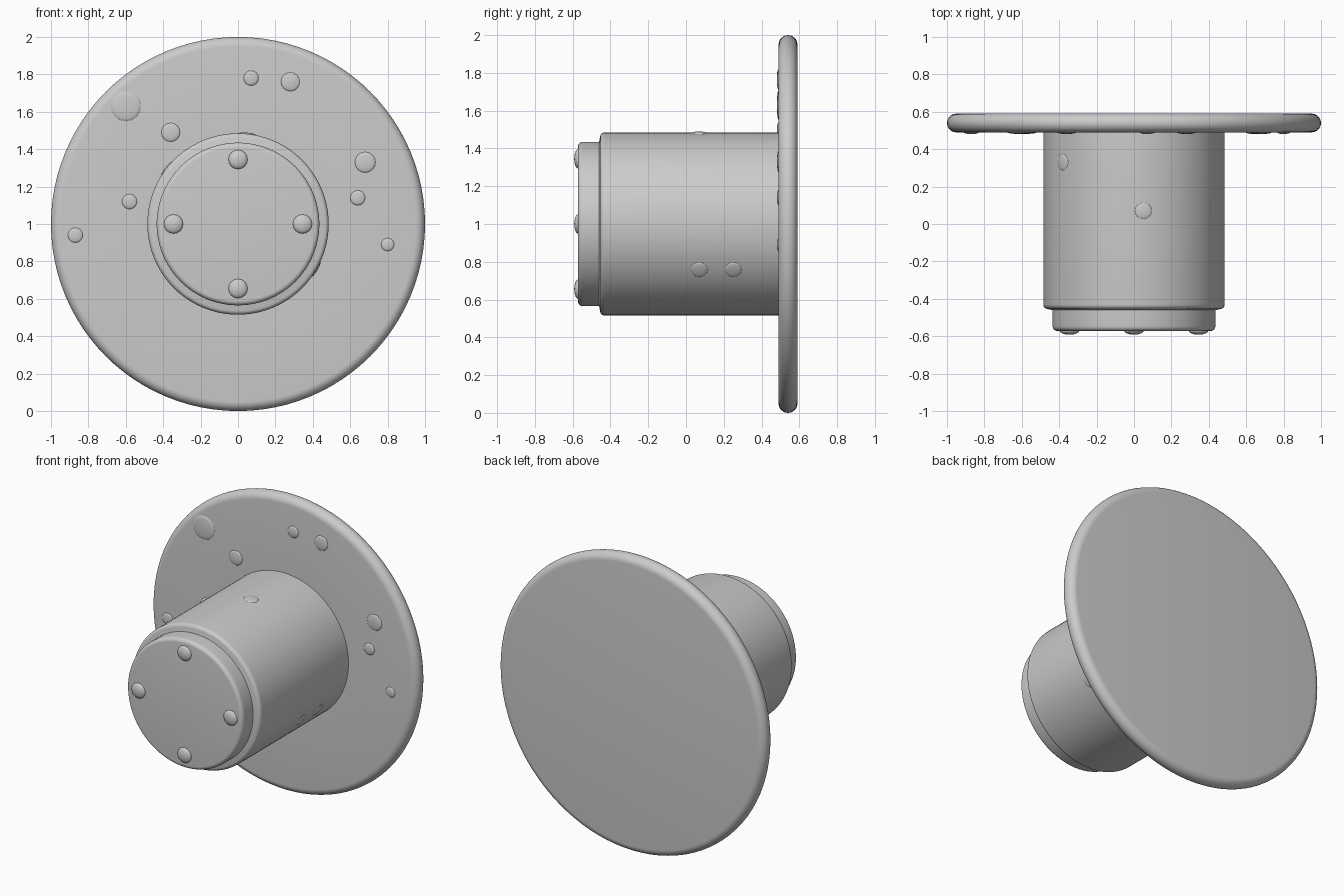
import bpy, bmesh, math
from mathutils import Vector

if "Cube" in bpy.data.objects:
    bpy.data.objects.remove(bpy.data.objects["Cube"])

grey = bpy.data.materials.new("plain grey")
grey.diffuse_color = (0.6, 0.6, 0.6, 1)
grey.use_nodes = True
grey.node_tree.nodes["Principled BSDF"].inputs["Base Color"].default_value = grey.diffuse_color
CENTRE = Vector((0, 0, 1))


def finish(name, bm, angle=35):
    bmesh.ops.recalc_face_normals(bm, faces=bm.faces)
    mesh = bpy.data.meshes.new(name)
    bm.to_mesh(mesh)
    bm.free()
    mesh.materials.append(grey)
    obj = bpy.data.objects.new(name, mesh)
    bpy.context.collection.objects.link(obj)
    bpy.ops.object.select_all(action='DESELECT')
    obj.select_set(True)
    bpy.context.view_layer.objects.active = obj
    bpy.ops.object.shade_smooth_by_angle(angle=math.radians(angle))
    return obj


def arc(r, y, radius, start, end, steps=6):
    """Rounded profile corner centred on (r, y), angles in degrees."""
    return [(r + radius * math.cos(math.radians(start + (end - start) * i / steps)),
             y + radius * math.sin(math.radians(start + (end - start) * i / steps)))
            for i in range(steps + 1)]


def lathe(name, profile, sides=96):
    """Turn (radius, y) points around the front-to-back axis."""
    bm = bmesh.new()
    rings = []
    for r, y in profile:
        if r == 0:
            rings.append([bm.verts.new((0, y, CENTRE.z))] * sides)
        else:
            rings.append([bm.verts.new((r * math.cos(a), y, CENTRE.z + r * math.sin(a)))
                          for a in (math.tau * i / sides for i in range(sides))])
    for low, high in zip(rings, rings[1:]):
        for i in range(sides):
            j = (i + 1) % sides
            bm.faces.new(dict.fromkeys((low[i], low[j], high[j], high[i])))
    return finish(name, bm)


def bump(name, location, normal, width, height):
    """Low rounded mound half sunk into a surface."""
    bm = bmesh.new()
    bmesh.ops.create_uvsphere(bm, u_segments=16, v_segments=10, radius=1)
    bmesh.ops.scale(bm, vec=(width, width, height), verts=bm.verts)
    bmesh.ops.rotate(bm, matrix=Vector(normal).to_track_quat('Z', 'Y').to_matrix(), verts=bm.verts)
    bmesh.ops.translate(bm, vec=location, verts=bm.verts)
    return finish(name, bm, 60)


# One turned body: stepped nose, barrel and round-edged flange
body = [(0, -0.572)]
body += arc(0.41, -0.547, 0.025, -90, 0)
body += [(0.435, -0.46)]
body += arc(0.46, -0.43, 0.025, -90, 0)
body += [(0.485, 0.49)]
body += arc(0.95, 0.54, 0.05, -90, 90, 14)
body += [(0, 0.59)]
lathe("plug_body", body)

# Four raised pips on the nose
for i in range(4):
    a = math.tau * i / 4
    bump("nose_pip", (0.345 * math.cos(a), -0.57, 1 + 0.345 * math.sin(a)), (0, -1, 0), 0.052, 0.022)

# Faint surface mounds on the flange front
for x, z, w in [(-0.6, 1.63, 0.08), (-0.36, 1.49, 0.05), (0.68, 1.33, 0.055), (-0.58, 1.12, 0.04),
                (0.64, 1.14, 0.04), (-0.87, 0.94, 0.04), (0.8, 0.89, 0.035),
                (0.28, 1.76, 0.05), (0.07, 1.78, 0.04)]:
    bump("flange_mound", (x, 0.49, z), (0, -1, 0), w, 0.009)

# Faint surface mounds on the barrel: (y, angle)
for y, a in [(0.07, -30), (0.25, -30), (0.33, 142), (0.07, 84)]:
    d = Vector((math.cos(math.radians(a)), 0, math.sin(math.radians(a))))
    bump("barrel_mound", CENTRE + d * 0.483 + Vector((0, y, 0)), d, 0.045, 0.008)
